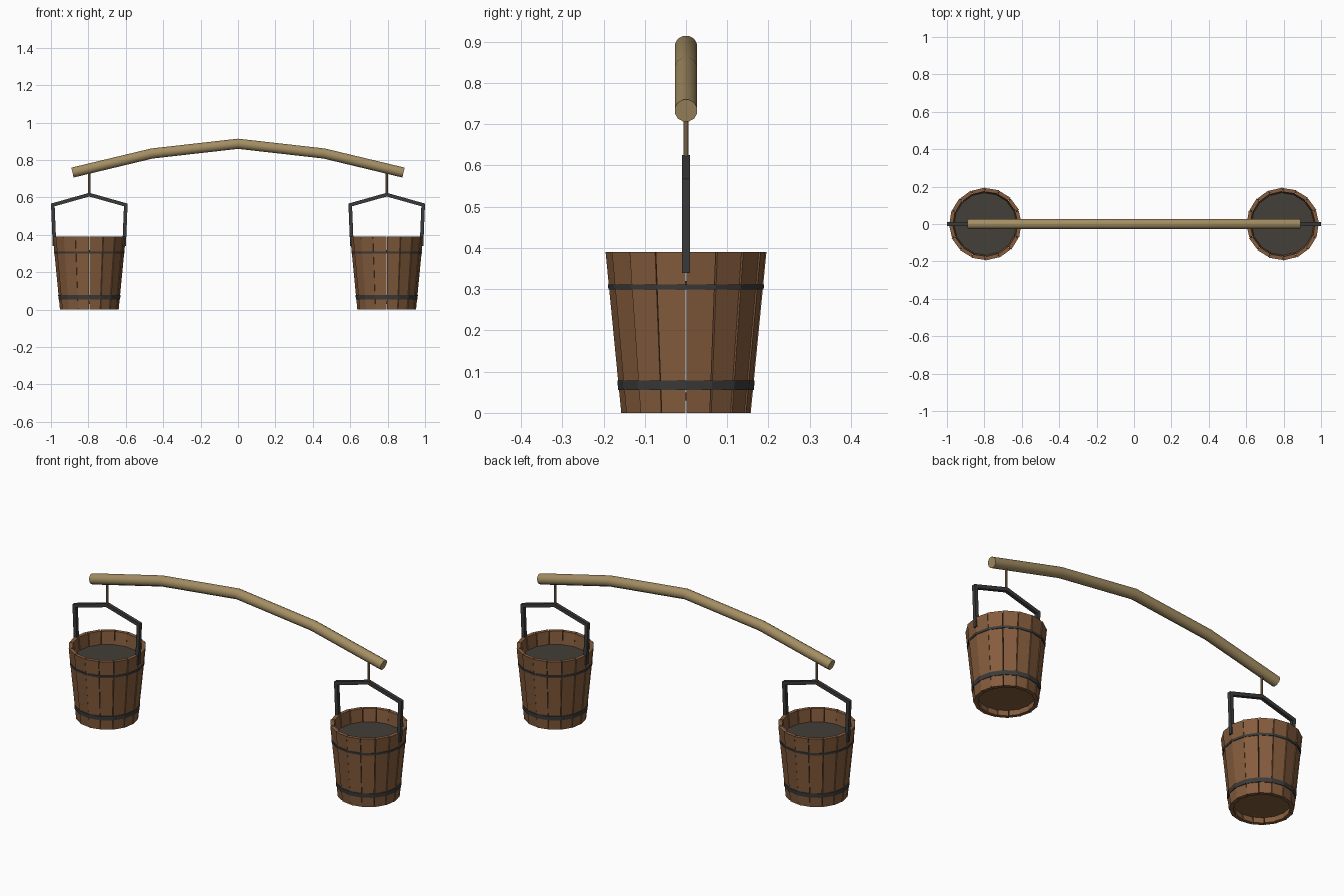
import bpy, bmesh, math
from mathutils import Vector

if "Cube" in bpy.data.objects:
    bpy.data.objects.remove(bpy.data.objects["Cube"])

BUCKET_X = 0.795   # distance of each bucket from the middle
STAVES = 16
HEIGHT = 0.39


def material(name, rgb):
    m = bpy.data.materials.new(name)
    m.diffuse_color = (*rgb, 1)
    m.use_nodes = True
    m.node_tree.nodes["Principled BSDF"].inputs["Base Color"].default_value = m.diffuse_color
    return m


WOOD = material("brown wood", (0.235, 0.108, 0.047))
POLE = material("pale wood", (0.37, 0.27, 0.125))
ROPE = material("rope tan", (0.29, 0.19, 0.095))
IRON = material("dark iron", (0.046, 0.044, 0.043))
LIQUID = material("dark liquid", (0.056, 0.050, 0.042))


def finish(name, bm, mat, smooth=False):
    bmesh.ops.recalc_face_normals(bm, faces=bm.faces)
    mesh = bpy.data.meshes.new(name)
    bm.to_mesh(mesh)
    bm.free()
    mesh.materials.append(mat)
    ob = bpy.data.objects.new(name, mesh)
    bpy.context.collection.objects.link(ob)
    if smooth:
        bpy.context.view_layer.objects.active = ob
        ob.select_set(True)
        bpy.ops.object.shade_smooth_by_angle(angle=math.radians(35))
        ob.select_set(False)
    return ob


def sweep(name, path, radius, sides, mat, smooth=False):
    """Mitred bar along a path of (x, z) points in the y = 0 plane."""
    bm = bmesh.new()
    pts = [Vector((x, 0, z)) for x, z in path]
    rings = []
    for i, p in enumerate(pts):
        d_in = (p - pts[i - 1]).normalized() if i else None
        d_out = (pts[i + 1] - p).normalized() if i < len(pts) - 1 else None
        a, b = d_in or d_out, d_out or d_in
        t = (a + b).normalized()
        n = Vector((-t.z, 0, t.x)) / t.dot(a)
        ring = []
        for k in range(sides):
            ang = 2 * math.pi * (k + 0.5) / sides
            ring.append(bm.verts.new(p + n * radius * math.cos(ang)
                                     + Vector((0, radius * math.sin(ang), 0))))
        rings.append(ring)
    for r, s in zip(rings, rings[1:]):
        for k in range(sides):
            j = (k + 1) % sides
            bm.faces.new((r[k], r[j], s[j], s[k]))
    bm.faces.new(rings[0])
    bm.faces.new(rings[-1])
    return finish(name, bm, mat, smooth)


def outer_radius(z):
    return 0.157 + 0.038 * z / HEIGHT


def polar(cx, r, a, z):
    return (cx + r * math.cos(a), r * math.sin(a), z)


def staves(name, cx):
    """Ring of tapered boards, each turned slightly with a narrow gap."""
    bm = bmesh.new()
    step = 2 * math.pi / STAVES
    for i in range(STAVES):
        a0, a1 = i * step + 0.008, (i + 1) * step - 0.008
        v = []
        for z in (0, HEIGHT):
            r = outer_radius(z)
            for rr, a in ((r, a0), (r - 0.003, a1), (r - 0.023, a1), (r - 0.02, a0)):
                v.append(bm.verts.new(polar(cx, rr, a, z)))
        for f in ((3, 2, 1, 0), (4, 5, 6, 7), (0, 1, 5, 4),
                  (1, 2, 6, 5), (2, 3, 7, 6), (3, 0, 4, 7)):
            bm.faces.new([v[k] for k in f])
    return finish(name, bm, WOOD)


def band(name, cx, z0, z1, lift):
    """Closed hoop that follows the taper of the bucket."""
    bm = bmesh.new()
    rings = []
    for z, off in ((z0, -0.008), (z0, lift), (z1, lift), (z1, -0.008)):
        rings.append([bm.verts.new(polar(cx, outer_radius(z) + off,
                                         2 * math.pi * k / STAVES, z))
                      for k in range(STAVES)])
    for i in range(4):
        r, s = rings[i], rings[(i + 1) % 4]
        for k in range(STAVES):
            j = (k + 1) % STAVES
            bm.faces.new((r[k], r[j], s[j], s[k]))
    return finish(name, bm, IRON)


def disc(name, cx, z0, z1, mat):
    bm = bmesh.new()
    lo, hi = ([bm.verts.new(polar(cx, outer_radius(z) - 0.015,
                                  2 * math.pi * k / STAVES, z))
               for k in range(STAVES)] for z in (z0, z1))
    bm.faces.new(lo)
    bm.faces.new(hi)
    for k in range(STAVES):
        j = (k + 1) % STAVES
        bm.faces.new((lo[k], lo[j], hi[j], hi[k]))
    return finish(name, bm, mat)


# Bent carrying pole
sweep("carrying_pole",
      [(-0.885, 0.733), (-0.46, 0.835), (0, 0.887), (0.46, 0.835), (0.885, 0.733)],
      0.028, 12, POLE, smooth=True)

# A bucket with handle and rope on each end
for side, cx in (("left", -BUCKET_X), ("right", BUCKET_X)):
    staves(side + "_bucket_staves", cx)
    disc(side + "_bucket_floor", cx, 0.03, 0.05, WOOD)
    disc(side + "_bucket_liquid", cx, 0.30, 0.32, LIQUID)
    band(side + "_lower_band", cx, 0.055, 0.078, 0.002)
    band(side + "_upper_band", cx, 0.299, 0.311, 0.002)
    sweep(side + "_bucket_handle",
          [(cx - 0.186, 0.34), (cx - 0.195, 0.56), (cx, 0.615),
           (cx + 0.195, 0.56), (cx + 0.186, 0.34)], 0.0135, 4, IRON)
    sweep(side + "_rope", [(cx, 0.61), (cx, 0.745)], 0.007, 8, ROPE, smooth=True)
